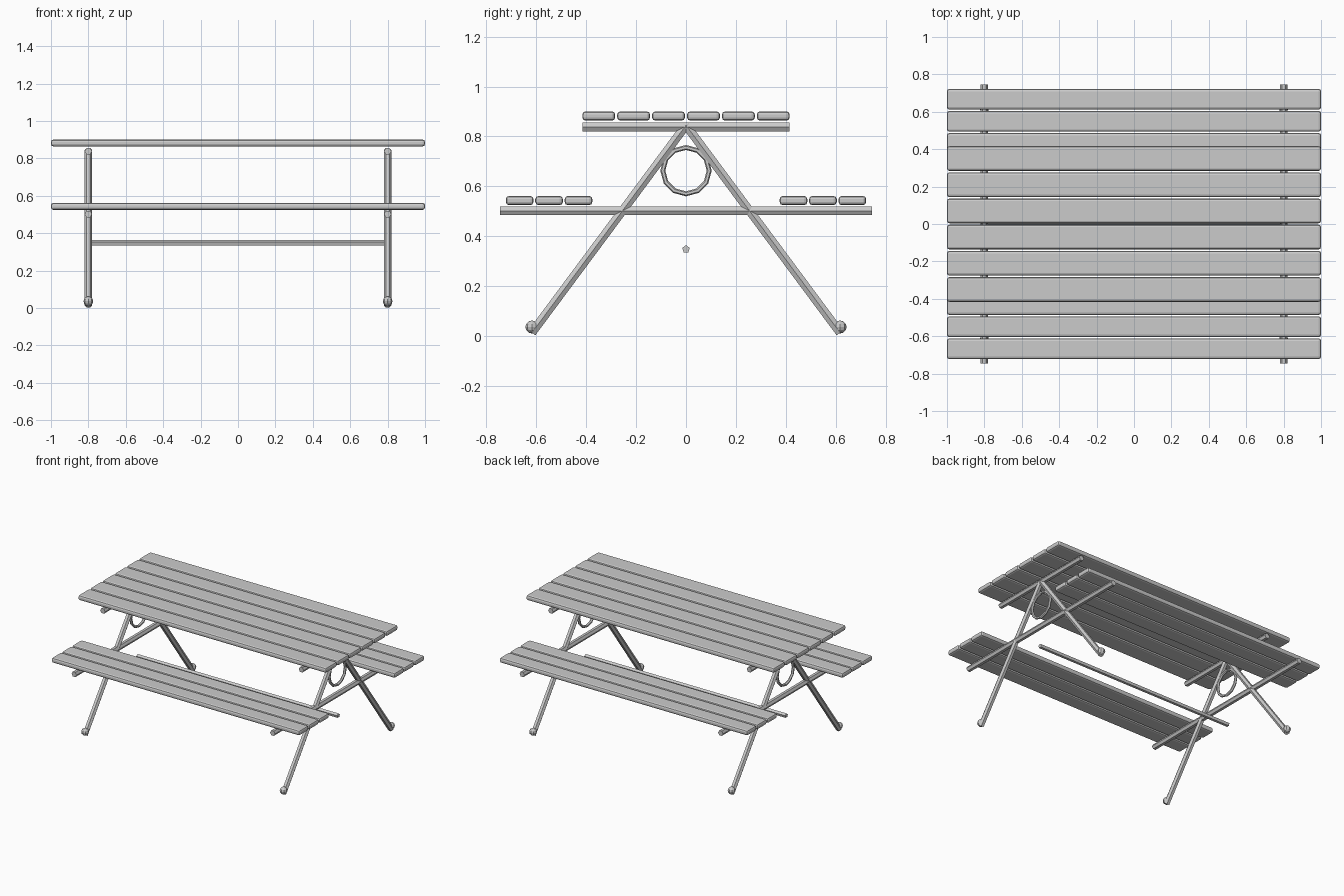
import bpy, math
from mathutils import Vector, Matrix

if "Cube" in bpy.data.objects:
    bpy.data.objects.remove(bpy.data.objects["Cube"])

grey = bpy.data.materials.new("grey")
grey.diffuse_color = (0.6, 0.6, 0.6, 1)
grey.use_nodes = True
grey.node_tree.nodes["Principled BSDF"].inputs["Base Color"].default_value = grey.diffuse_color


def finish(name):
    ob = bpy.context.object
    ob.name = name
    ob.data.materials.append(grey)
    return ob


def plank(name, y, z, width, height=0.037):
    bpy.ops.mesh.primitive_cube_add(size=1, location=(0, y, z))
    ob = finish(name)
    ob.scale = (2, width, height)
    bpy.ops.object.transform_apply(location=False, rotation=False, scale=True)
    bev = ob.modifiers.new("rounded_edges", 'BEVEL')
    bev.width = 0.013
    bev.segments = 2


def tube(name, a, b, radius, sides, side_axis):
    """Prism from a to b with one corner pointing along side_axis."""
    a, b = Vector(a), Vector(b)
    z = (b - a).normalized()
    x = Vector(side_axis)
    y = z.cross(x)
    rot = Matrix((x, y, z)).transposed().to_4x4()
    bpy.ops.mesh.primitive_cylinder_add(vertices=sides, radius=radius, depth=(b - a).length)
    ob = finish(name)
    # primitive starts with a corner on +y, turn it onto +x
    ob.data.transform(Matrix.Rotation(-math.pi / 2, 4, 'Z'))
    ob.matrix_world = Matrix.Translation((a + b) / 2) @ rot


# Table top
for i in range(6):
    plank("top_plank", (i - 2.5) * 0.14, 0.882, 0.132)

# Benches
for s in (-1, 1):
    for y in (0.431, 0.549, 0.667):
        plank("bench_plank", s * y, 0.543, 0.111)

# End frames
for x in (-0.8, 0.8):
    tube("top_rail", (x, -0.415, 0.838), (x, 0.415, 0.838), 0.02, 6, (1, 0, 0))
    tube("bench_rail", (x, -0.745, 0.502), (x, 0.745, 0.502), 0.02, 6, (1, 0, 0))
    for s in (-1, 1):
        tube("leg", (x, 0, 0.845), (x, s * 0.618, 0.013), 0.02, 6, (1, 0, 0))
        bpy.ops.mesh.primitive_uv_sphere_add(segments=8, ring_count=6, radius=0.026,
                                             location=(x, s * 0.618, 0.036))
        finish("foot_ball")
    # Ring brace under the top
    bpy.ops.mesh.primitive_torus_add(major_segments=12, minor_segments=6, major_radius=0.093,
                                     minor_radius=0.01, location=(x, 0, 0.663),
                                     rotation=(0, math.pi / 2, 0))
    finish("ring_brace")

# Stretcher between the frames
tube("stretcher", (-0.81, 0, 0.348), (0.81, 0, 0.348), 0.016, 5, (0, 0, 1))
